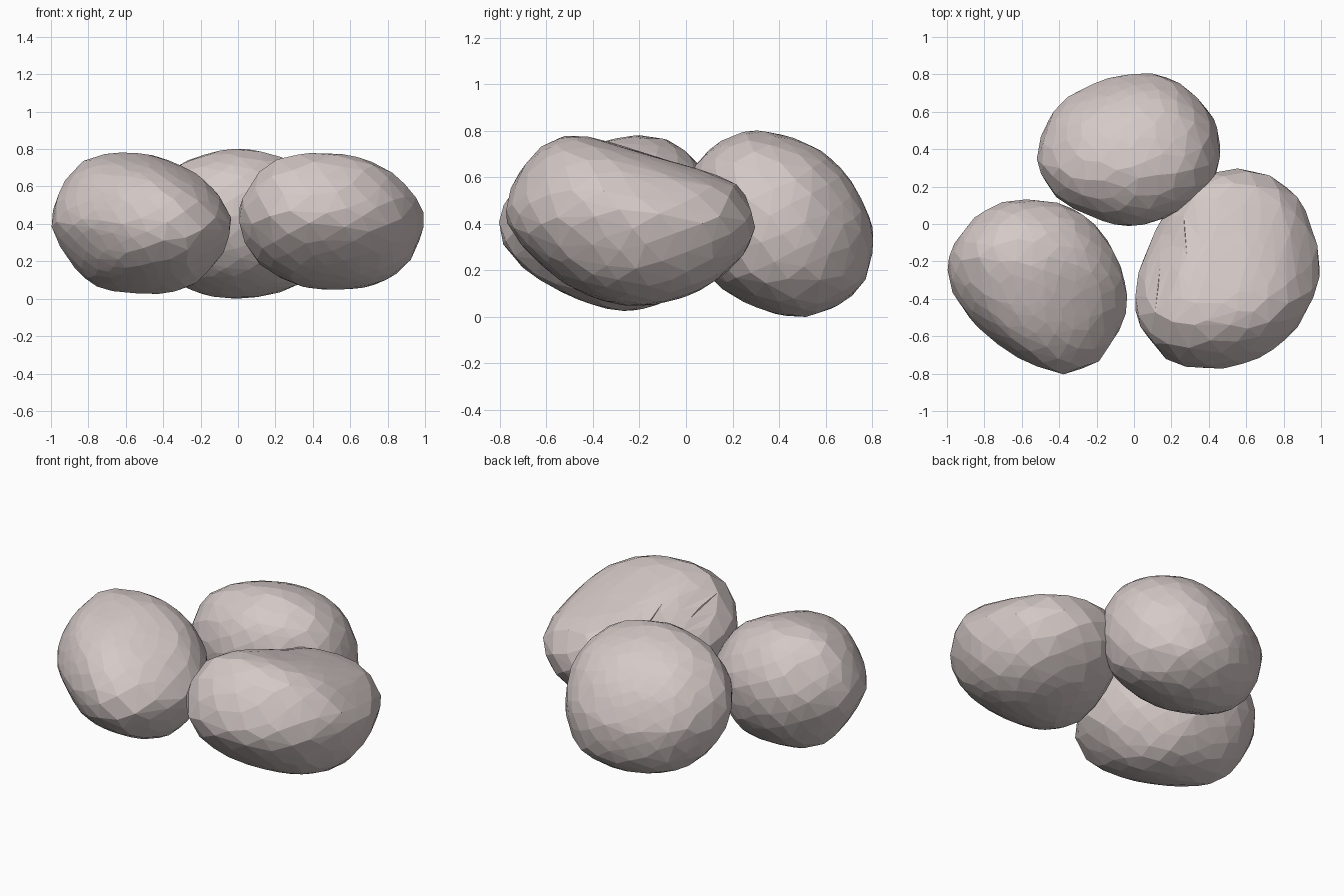
import bpy, bmesh, math, random
from mathutils import Vector

if "Cube" in bpy.data.objects:
    bpy.data.objects.remove(bpy.data.objects["Cube"])

random.seed(4)

mat = bpy.data.materials.new("pinkish_grey_stone")
mat.diffuse_color = (0.66, 0.585, 0.57, 1)
mat.use_nodes = True
mat.node_tree.nodes["Principled BSDF"].inputs["Base Color"].default_value = mat.diffuse_color


def sphere_dirs(n, jitter=0.0):
    """Evenly spread unit directions, optionally roughened."""
    out = []
    for i in range(n):
        z = 1 - (2 * i + 1) / n
        r = math.sqrt(1 - z * z)
        a = i * math.pi * (3 - math.sqrt(5))
        v = Vector((r * math.cos(a), r * math.sin(a), z))
        v += Vector([random.uniform(-jitter, jitter) for _ in range(3)])
        out.append(v.normalized())
    return out


def smooth_loop(pts, c, steps=5):
    """Closed rounded curve through a few outline points, relative to c."""
    n, out = len(pts), []
    for i in range(n):
        p0, p1, p2, p3 = (Vector(pts[(i + k) % n]) for k in (-1, 0, 1, 2))
        for s in range(steps):
            t = s / steps
            out.append(0.5 * (2 * p1 + (p2 - p0) * t + (2 * p0 - 5 * p1 + 4 * p2 - p3) * t * t
                              + (3 * p1 - p0 - 3 * p2 + p3) * t ** 3) - Vector(c))
    return out


def reach(loop, a, b):
    return max(p.x * a + p.y * b for p in loop)


def stone(name, top, front, side, count=270, dent=None):
    """Rounded pebble whose three outlines match the given curves."""
    def mid(pts, k):
        v = [p[k] for p in pts]
        return (min(v) + max(v)) / 2
    c = Vector((mid(top, 0), mid(top, 1), mid(front, 1)))
    xy = smooth_loop(top, (c.x, c.y))
    xz = smooth_loop(front, (c.x, c.z))
    yz = smooth_loop(side, (c.y, c.z))
    # tangent planes blended from the three outlines
    planes = []
    for n in sphere_dirs(1600):
        h2 = reach(xy, n.x, n.y) ** 2 + reach(xz, n.x, n.z) ** 2 + reach(yz, n.y, n.z) ** 2
        h2 -= (reach(xy, n.x, 0) ** 2 + reach(xz, n.x, 0) ** 2) / 2
        h2 -= (reach(xy, 0, n.y) ** 2 + reach(yz, n.y, 0) ** 2) / 2
        h2 -= (reach(xz, 0, n.z) ** 2 + reach(yz, 0, n.z) ** 2) / 2
        planes.append((n, math.sqrt(max(h2, 0.01))))
    bm = bmesh.new()
    for d in sphere_dirs(count, 0.045):
        r = min(h / n.dot(d) for n, h in planes if n.dot(d) > 0.2)
        bm.verts.new(c + d * r * 1.004)
    res = bmesh.ops.convex_hull(bm, input=bm.verts[:])
    loose = [v for v in bm.verts if not v.link_faces]
    bmesh.ops.delete(bm, geom=loose, context='VERTS')
    # shallow hollow
    if dent:
        at, push, width = Vector(dent[0]), Vector(dent[1]), dent[2]
        for v in bm.verts:
            v.co += push * math.exp(-((v.co - at).length / width) ** 2)
    bmesh.ops.recalc_face_normals(bm, faces=bm.faces[:])
    me = bpy.data.meshes.new(name)
    bm.to_mesh(me)
    bm.free()
    me.materials.append(mat)
    ob = bpy.data.objects.new(name, me)
    bpy.context.collection.objects.link(ob)


# back pebble
stone("back_stone",
      top=[(0, .81), (-.2, .76), (-.4, .64), (-.52, .38), (-.42, .15), (-.2, .03), (-.03, -.01),
           (.13, .02), (.3, .1), (.43, .24), (.46, .42), (.4, .61), (.2, .78)],
      front=[(0, .8), (-.3, .73), (-.46, .59), (-.52, .42), (-.45, .2), (-.27, .05), (0, 0),
             (.29, .06), (.42, .2), (.46, .4), (.41, .6), (.27, .74)],
      side=[(.32, .8), (.55, .73), (.7, .59), (.78, .43), (.8, .33), (.74, .12), (.5, 0),
            (.22, .08), (.06, .23), (-.01, .45), (.04, .65), (.16, .76)])

# left pebble
stone("left_stone",
      top=[(-.57, .13), (-.77, .09), (-.93, -.05), (-1, -.22), (-.97, -.37), (-.85, -.54), (-.65, -.7),
           (-.45, -.79), (-.33, -.8), (-.18, -.73), (-.06, -.53), (-.04, -.35), (-.13, -.1), (-.32, .08)],
      front=[(-.6, .78), (-.42, .755), (-.2, .65), (-.07, .5), (-.04, .4), (-.08, .25), (-.25, .07),
             (-.48, .03), (-.76, .07), (-.91, .22), (-1, .42), (-.93, .62), (-.8, .75)],
      side=[(-.15, .78), (.0, .71), (.1, .58), (.13, .44), (.08, .25), (-.07, .08), (-.27, .025),
            (-.5, .09), (-.72, .23), (-.8, .38), (-.74, .55), (-.57, .68), (-.35, .755)])

# right pebble with a shallow hollow facing the middle
stone("right_stone",
      top=[(.55, .3), (.75, .25), (.9, .1), (.99, -.18), (.95, -.4), (.83, -.6), (.62, -.73),
           (.38, -.77), (.16, -.71), (.03, -.54), (0, -.36), (.06, -.12), (.17, .1), (.35, .26)],
      front=[(.42, .78), (.6, .765), (.8, .7), (.95, .55), (1, .42), (.92, .2), (.75, .08),
             (.5, .05), (.3, .08), (.1, .2), (0, .4), (.02, .54), (.1, .67), (.24, .76)],
      side=[(.29, .38), (.23, .55), (.1, .62), (-.2, .705), (-.48, .78), (-.66, .7), (-.78, .48),
            (-.72, .32), (-.5, .13), (-.25, .05), (0, .09), (.2, .22)],
      dent=((.16, -.06, .58), (.035, -.015, -.03), .22))
